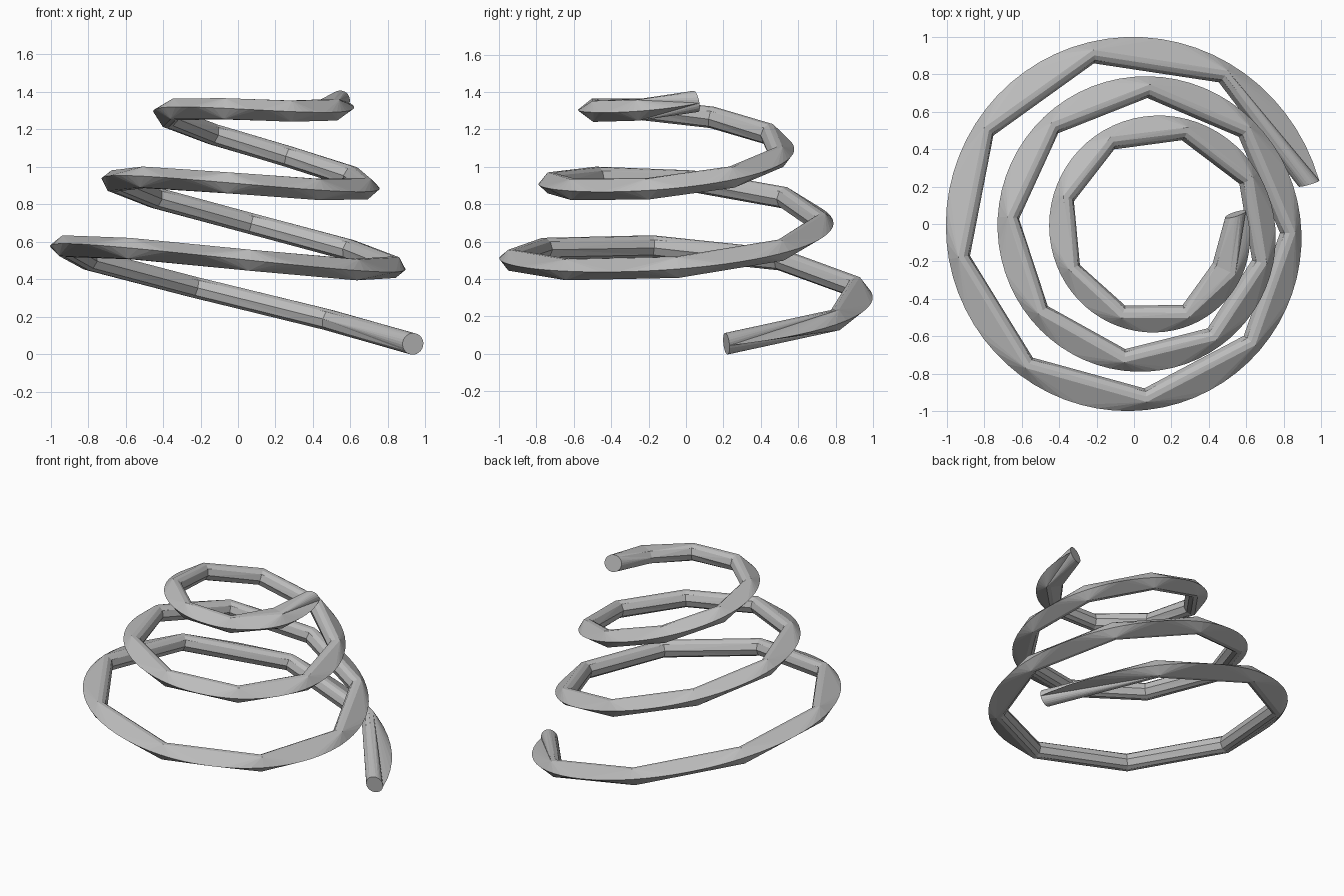
import bpy, bmesh, math
from mathutils import Vector, Matrix

if "Cube" in bpy.data.objects:
    bpy.data.objects.remove(bpy.data.objects["Cube"])

TURNS, SEGMENTS, SEAM_STEPS = 3, 25, 8
START = math.radians(15)
TUBE = 0.058
LEAN = Matrix.Rotation(math.radians(9.9), 3, 'Y')
BASE = Vector((-0.055, -0.0525, 0.21))
# section directions from the outer seam round to the inside, mirrored below
SECTION = [0, 75, 105, 135, 180]
ARC_STEP = 15


def centre(u):
    """Point on the leaning conical helix, u counted in segments."""
    a = START + u / SEGMENTS * TURNS * math.tau
    t = a / math.tau
    r = 1.045 - 0.21 * t
    return BASE + LEAN @ Vector((r * math.cos(a), r * math.sin(a), 0.403 * t))


def skin(u, deg):
    """Point on the round tube wall at u, deg measured from the outside."""
    a = START + u / SEGMENTS * TURNS * math.tau
    tangent = (centre(u + 0.01) - centre(u - 0.01)).normalized()
    out = LEAN @ Vector((math.cos(a), math.sin(a), 0))
    out = (out - tangent * out.dot(tangent)).normalized()
    up = out.cross(tangent)
    w = math.radians(deg)
    point = centre(u) + TUBE * (out * math.cos(w) + up * math.sin(w))
    # the last bend is webbed on its inner side
    if u == SEGMENTS - 1 and abs(deg) > 110:
        point -= out * 0.055
    return point


def arc(u, d0, d1):
    """Angles after d0 up to d1: many on the round ends, one elsewhere."""
    n = round(abs(d1 - d0) / ARC_STEP) if u in (0, SEGMENTS) else 1
    return [(u, d0 + (d1 - d0) * i / n) for i in range(1, n + 1)]


bm = bmesh.new()
verts = {}


def vert(key):
    key = (round(key[0], 4), round(key[1], 3))
    if key[1] == -180:
        key = (key[0], 180)
    if key not in verts:
        verts[key] = bm.verts.new(skin(*key))
    return verts[key]


def tri(*keys):
    bm.faces.new([vert(k) for k in keys])


# tube wall: straight ridges per segment, with a finely curved outer seam
for k in range(SEGMENTS):
    for side in (1, -1):
        for lo, hi in zip(SECTION, SECTION[1:]):
            d0, d1 = side * hi, side * lo
            a, b = (k, d0), (k + 1, d0)
            near = arc(k, d0, d1)
            far = [(k + 1, d1)] + arc(k + 1, d1, d0)[:-1]
            seam = []
            if lo == 0:
                seam = [(k + i / SEAM_STEPS, 0) for i in range(1, SEAM_STEPS)]
            line = near + seam + far
            switch = len(line) // 2 if seam else 0
            if k == 0:
                switch = 0
            elif k == SEGMENTS - 1:
                switch = len(line) - 1
            tri(a, line[switch], b)
            for j in range(len(line) - 1):
                tri(a if j < switch else b, line[j], line[j + 1])

# round end caps
for u in (0, SEGMENTS):
    ring = [vert((u, d)) for d in range(-180 + ARC_STEP, 181, ARC_STEP)]
    bm.faces.new(ring)

bmesh.ops.recalc_face_normals(bm, faces=bm.faces)
mesh = bpy.data.meshes.new("coil_spring")
bm.to_mesh(mesh)
bm.free()

# plain grey metal
grey = bpy.data.materials.new("light_grey")
grey.use_nodes = True
colour = (0.5, 0.5, 0.5, 1)
grey.diffuse_color = colour
grey.node_tree.nodes["Principled BSDF"].inputs["Base Color"].default_value = colour
mesh.materials.append(grey)

spring = bpy.data.objects.new("coil_spring", mesh)
bpy.context.collection.objects.link(spring)
